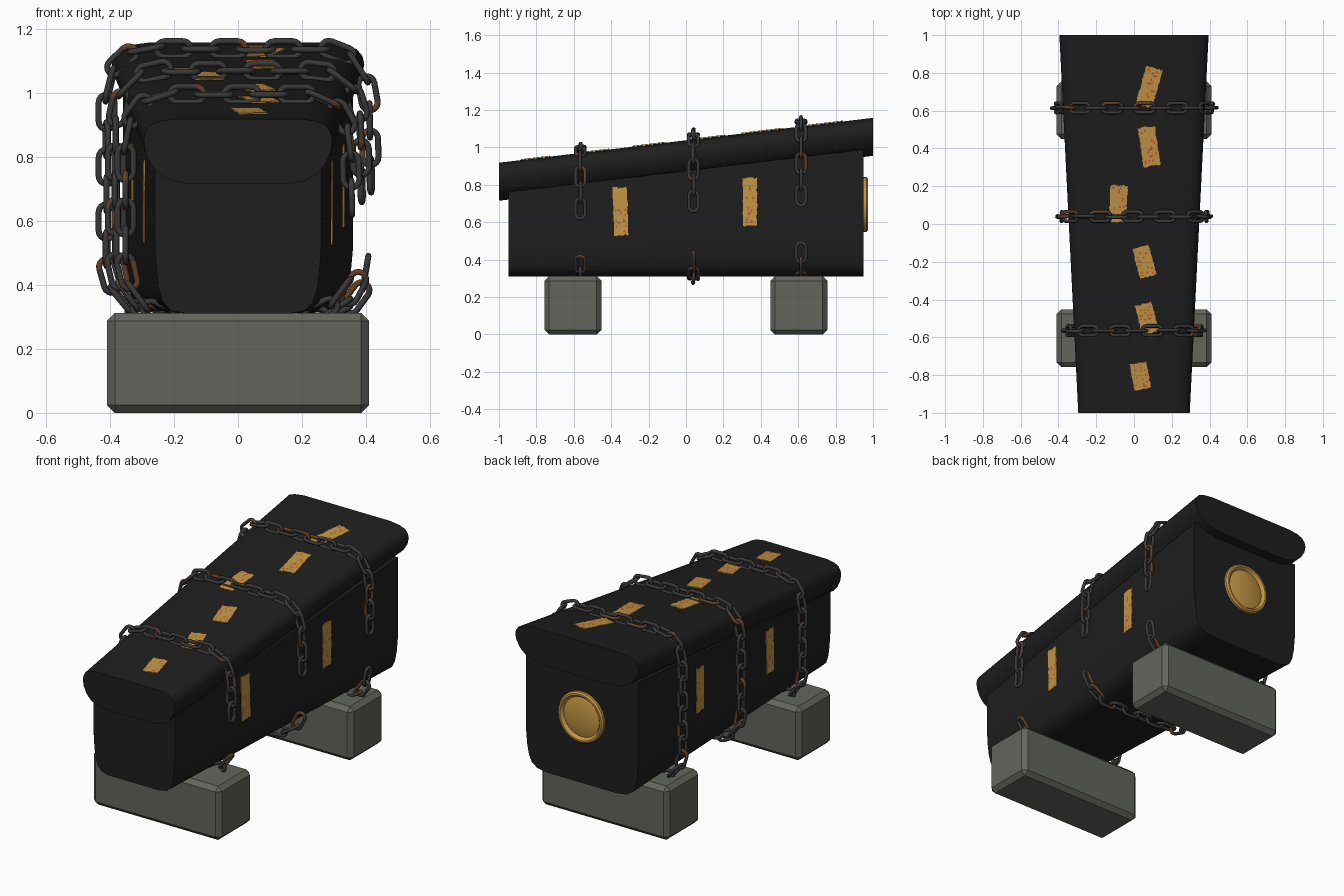
import bpy, bmesh, math, random
from mathutils import Matrix, Vector

random.seed(4)
if "Cube" in bpy.data.objects:
    bpy.data.objects.remove(bpy.data.objects["Cube"])


def material(name, r, g, b):
    m = bpy.data.materials.new(name)
    m.use_nodes = True
    m.diffuse_color = (r, g, b, 1)
    m.node_tree.nodes["Principled BSDF"].inputs["Base Color"].default_value = (r, g, b, 1)
    return m


BLACK = material("black lacquer", 0.013, 0.013, 0.013)
STONE = material("grey stone", 0.125, 0.13, 0.11)
IRON = material("dark iron", 0.04, 0.04, 0.042)
RUST = material("rust", 0.12, 0.05, 0.02)
GOLD = material("gold", 0.55, 0.30, 0.06)
PAPER = material("yellow paper", 0.55, 0.30, 0.06)
INK = material("red ink", 0.50, 0.10, 0.04)


def add_object(name, bm, mats, smooth=None):
    bmesh.ops.recalc_face_normals(bm, faces=bm.faces[:])
    mesh = bpy.data.meshes.new(name)
    bm.to_mesh(mesh)
    bm.free()
    for m in mats:
        mesh.materials.append(m)
    ob = bpy.data.objects.new(name, mesh)
    bpy.context.collection.objects.link(ob)
    if smooth:
        bpy.ops.object.select_all(action='DESELECT')
        ob.select_set(True)
        bpy.context.view_layer.objects.active = ob
        bpy.ops.object.shade_smooth_by_angle(angle=math.radians(smooth))
    return ob


def lid_width(y):
    return 0.345 + 0.05 * y


def body_width(y):
    return 0.31 + 0.0526 * y


def lid_bottom(y):
    return 0.835 + 0.12 * y


LID_HEIGHT = 0.203


def loft(bm, sections):
    """Skin closed rings of points, capping both ends."""
    rings = [[bm.verts.new(p) for p in s] for s in sections]
    n = len(rings[0])
    for a, b in zip(rings, rings[1:]):
        for i in range(n):
            j = (i + 1) % n
            bm.faces.new((a[i], a[j], b[j], b[i]))
    bm.faces.new(rings[0])
    bm.faces.new(rings[-1])


def mirrored(half):
    return half + [(-x, z) for x, z in reversed(half)]


# Tapered coffin body with rounded lower corners
body_half = [(0.62, 0.31), (0.8, 0.32), (0.9, 0.345), (0.95, 0.385),
             (0.98, 0.44), (1, 0.52)]


def body_section(y):
    w = body_width(y)
    pts = mirrored(body_half + [(1, lid_bottom(y) + 0.04)])
    return [(x * w, y, z) for x, z in pts]


bm = bmesh.new()
loft(bm, [body_section(y) for y in (-0.95, 0, 0.95)])
add_object("coffin_body", bm, [BLACK], 40)

# Thick pillow-edged lid, rising towards the back
lid_half = [(0.5, 0), (0.7, 0.01), (0.83, 0.03), (0.92, 0.06), (0.98, 0.1),
            (1, 0.135), (0.985, 0.16), (0.94, 0.182), (0.85, 0.195), (0.7, LID_HEIGHT)]


def lid_section(y):
    w = lid_width(y)
    return [(x * w, y, lid_bottom(y) + z) for x, z in mirrored(lid_half)]


bm = bmesh.new()
loft(bm, [lid_section(y) for y in (-1, 0, 1)])
add_object("coffin_lid", bm, [BLACK], 40)

# Bevelled stone supports
for name, y in (("front_support", -0.605), ("back_support", 0.603)):
    bm = bmesh.new()
    place = Matrix.Translation((0, y, 0.156)) @ Matrix.Diagonal((0.82, 0.305, 0.312, 1))
    bmesh.ops.create_cube(bm, size=1, matrix=place)
    bmesh.ops.bevel(bm, geom=bm.edges[:], offset=0.025, segments=1, affect='EDGES')
    add_object(name, bm, [STONE])

# Domed medallion on the back end
medal = [(0.001, 0.02), (0.05, 0.018), (0.09, 0.012), (0.115, 0.005), (0.12, 0.015),
         (0.128, 0.023), (0.138, 0.023), (0.146, 0.014), (0.146, -0.01)]
bm = bmesh.new()
TURNS = 40
loft(bm, [[(r * math.cos(t * math.tau / TURNS), 0.95 + d, 0.695 + r * math.sin(t * math.tau / TURNS))
           for t in range(TURNS)] for r, d in medal])
add_object("medallion", bm, [GOLD], 40)


# Paper charms: torn strips with red brush marks
def paper(name, matrix, width, length):
    bm = bmesh.new()
    bmesh.ops.create_grid(bm, x_segments=9, y_segments=18, size=0.5)
    for f in bm.faces:
        c = f.calc_center_median()
        inside = abs(c.x) < 0.36 and abs(c.y) < 0.45
        f.material_index = 1 if inside and random.random() < 0.13 else 0
    for v in bm.verts:
        if abs(v.co.y) > 0.49:
            v.co.y += random.uniform(-0.02, 0.02)
        if abs(v.co.x) > 0.49:
            v.co.x += random.uniform(-0.03, 0.03)
        v.co = matrix @ Vector((v.co.x * width, v.co.y * length, 0))
    ob = add_object(name, bm, [PAPER, INK])
    mod = ob.modifiers.new("thickness", 'SOLIDIFY')
    mod.thickness = 0.004
    mod.offset = 0


top_papers = [(0.08, 0.725, -15, 0.21), (0.08, 0.41, 8, 0.21), (-0.083, 0.108, -3, 0.195),
              (0.055, -0.2, 15, 0.165), (0.068, -0.5, 15, 0.16), (0.034, -0.805, 10, 0.142)]
for i, (x, y, turn, length) in enumerate(top_papers):
    place = (Matrix.Translation((x, y, lid_bottom(y) + LID_HEIGHT + 0.003))
             @ Matrix.Rotation(math.atan(0.12), 4, 'X')
             @ Matrix.Rotation(math.radians(turn), 4, 'Z'))
    paper(f"lid_paper_{i + 1}", place, 0.09, length)

for side, s in (("left", 1), ("right", -1)):
    for end, y, z, tilt in (("front", -0.35, 0.658, 2), ("back", 0.342, 0.71, 0)):
        place = (Matrix.Translation((s * (body_width(y) + 0.003), y, z))
                 @ Matrix.Rotation(math.radians(s * 87), 4, 'Z')
                 @ Matrix.Rotation(math.radians(90), 4, 'X')
                 @ Matrix.Rotation(math.radians(tilt), 4, 'Z'))
        paper(f"{side}_{end}_paper", place, 0.076, 0.255)


# Chains: alternating links spaced along a path wrapped round the coffin
def link_loop(half_len=0.054, half_wid=0.025, steps=8):
    """Stadium centre line, with the outward direction at each point."""
    out = []
    for k in range(2 * (steps + 1)):
        end = 1 if k <= steps else -1
        a = -math.pi / 2 + math.pi * (k - (0 if end == 1 else 1)) / steps
        d = Vector((math.cos(a), math.sin(a), 0))
        out.append((Vector((end * (half_len - half_wid), 0, 0)) + d * half_wid, d))
    return out


def add_link(bm, matrix, rust_end, sides=8, r=0.0095):
    rings = []
    for c, d in link_loop():
        ring = []
        for k in range(sides):
            a = k * math.tau / sides
            p = c + d * (r * math.cos(a)) + Vector((0, 0, r * math.sin(a)))
            ring.append(bm.verts.new(matrix @ p))
        rings.append(ring)
    n = len(rings)
    for i in range(n):
        a, b = rings[i], rings[(i + 1) % n]
        rusty = (rust_end == 1 and 3 <= i < 9) or (rust_end == 2 and 12 <= i < 17)
        for k in range(sides):
            m = (k + 1) % sides
            f = bm.faces.new((a[k], a[m], b[m], b[k]))
            f.material_index = int(rusty)


def sample(points, dist):
    for a, b in zip(points, points[1:]):
        step = (b - a).length
        if dist <= step:
            return a + (b - a) * (dist / step)
        dist -= step
    return points[-1]


def chain(name, y, upper_end, lower_end):
    w = lid_width(y) + 0.035
    top = lid_bottom(y) + LID_HEIGHT + 0.028
    over = [(w, top - 0.16), (w - 0.015, top - 0.09), (w - 0.05, top - 0.035), (w - 0.12, top - 0.003)]
    under = [(w, 0.46), (w - 0.02, 0.39), (w - 0.06, 0.335), (w - 0.13, 0.3)]
    left = [(-x, z) for x, z in reversed(over)] + [(-x, z) for x, z in under]
    path = [(w + 0.005, upper_end)] + over + left + under[:0:-1] + [(w - 0.005, lower_end)]
    pts = [Vector((x, y, z)) for x, z in path]
    total = sum((b - a).length for a, b in zip(pts, pts[1:]))
    count = round(total / 0.086)
    bm = bmesh.new()
    for i in range(count):
        d = (i + 0.5) * total / count
        centre = sample(pts, d)
        along = (sample(pts, d + 0.03) - sample(pts, d - 0.03 if d > 0.03 else 0)).normalized()
        across = Vector((0, 1, 0))
        frame = Matrix((along, across, along.cross(across))).transposed().to_4x4()
        turn = Matrix.Rotation(math.radians(90 * (i % 2) + random.uniform(-10, 10)), 4, 'X')
        add_link(bm, Matrix.Translation(centre) @ frame @ turn, random.choice((0, 0, 0, 1, 2)))
    add_object(name, bm, [IRON, RUST], 60)


chain("front_chain", -0.565, 0.63, 0.41)
chain("middle_chain", 0.04, 0.67, 0.43)
chain("back_chain", 0.615, 0.70, 0.48)
